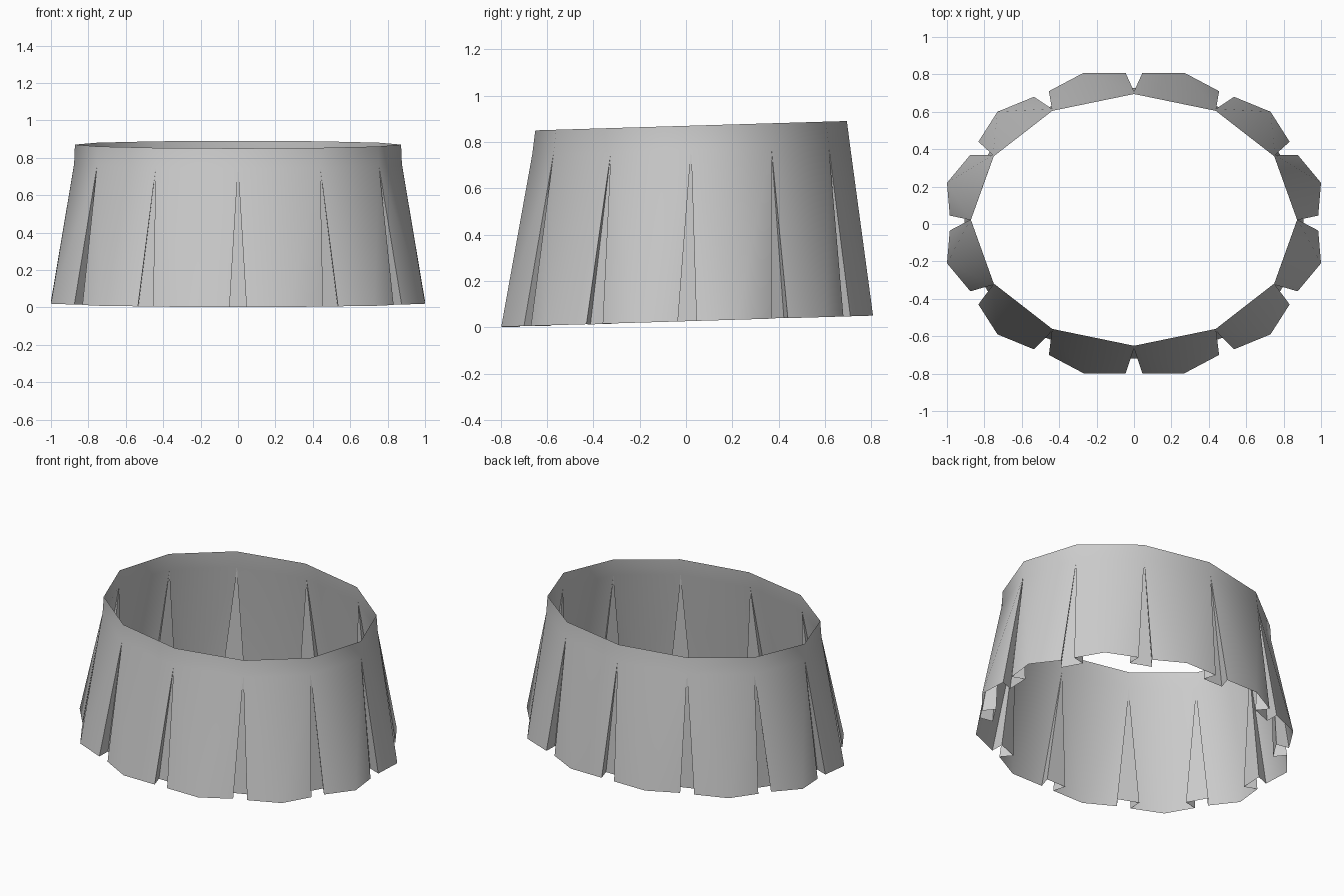
import bpy, bmesh
from mathutils import Vector

if "Cube" in bpy.data.objects:
    bpy.data.objects.remove(bpy.data.objects["Cube"])

# plan outlines for one quarter (front half is mirrored from the back half)
WAIST = [(0, .673), (.437, .583), (.75, .34), (.872, 0)]
HEM = [(.045, .803), (.27, .803), (.455, .705),
       (.535, .675), (.73, .595), (.832, .435),
       (.875, .365), (1.0, .215), (.985, .04)]
PLEAT_DEPTH, PLEAT_HALF = .08, .07


def full_loop(quarter):
    """Mirror a quarter outline in y, then x, dropping repeated points."""
    half = quarter + [(x, -y) for x, y in reversed(quarter)]
    loop = []
    for p in half + [(-x, y) for x, y in reversed(half)]:
        if p not in loop:
            loop.append(p)
    return loop


def place(bm, x, y, base, cy, sx=1, sy=1):
    y = y * sy + cy
    return bm.verts.new((x * sx, y, base + .03 * y))   # rings tilt gently to the back


bm = bmesh.new()
waist = full_loop(WAIST)
top = [place(bm, x, y, .87, .022) for x, y in waist]
yoke = [place(bm, x, y, .765, .022, 1.005, 1.02) for x, y in waist]
hem = [place(bm, x, y, .026, .005) for x, y in full_loop(HEM)]
n = len(top)

for i in range(n):
    j = (i + 1) % n
    a, c = yoke[i], yoke[j]
    b0, m, b1 = hem[3 * i:3 * i + 3]
    nxt = hem[(3 * i + 3) % len(hem)]
    # waistband and outer panel
    bm.faces.new((top[i], top[j], c, a))
    for tri in ((a, m, b0), (a, c, m), (c, b1, m)):
        bm.faces.new(tri)
    # inverted box pleat behind the slit
    mid = (b1.co + nxt.co) / 2
    t = (nxt.co - b1.co).normalized()
    inward = Vector((t.y, -t.x, 0)).normalized()
    if inward.dot(mid) > 0:
        inward = -inward
    v1, v2 = (bm.verts.new(mid + inward * PLEAT_DEPTH + t * s * PLEAT_HALF) for s in (-1, 1))
    for tri in ((c, v1, b1), (c, v2, v1), (c, nxt, v2)):
        bm.faces.new(tri)

bmesh.ops.recalc_face_normals(bm, faces=bm.faces)
# keep the open shell facing outward
ref = max(bm.faces, key=lambda f: f.calc_center_median().z)
if ref.normal.dot(ref.calc_center_median() * Vector((1, 1, 0)).length) < 0:
    bmesh.ops.reverse_faces(bm, faces=bm.faces)

me = bpy.data.meshes.new("pleated_skirt")
bm.to_mesh(me)
bm.free()
ob = bpy.data.objects.new("pleated_skirt", me)
bpy.context.collection.objects.link(ob)
bpy.context.view_layer.objects.active = ob
ob.select_set(True)
bpy.ops.object.shade_smooth_by_angle(angle=.7)
